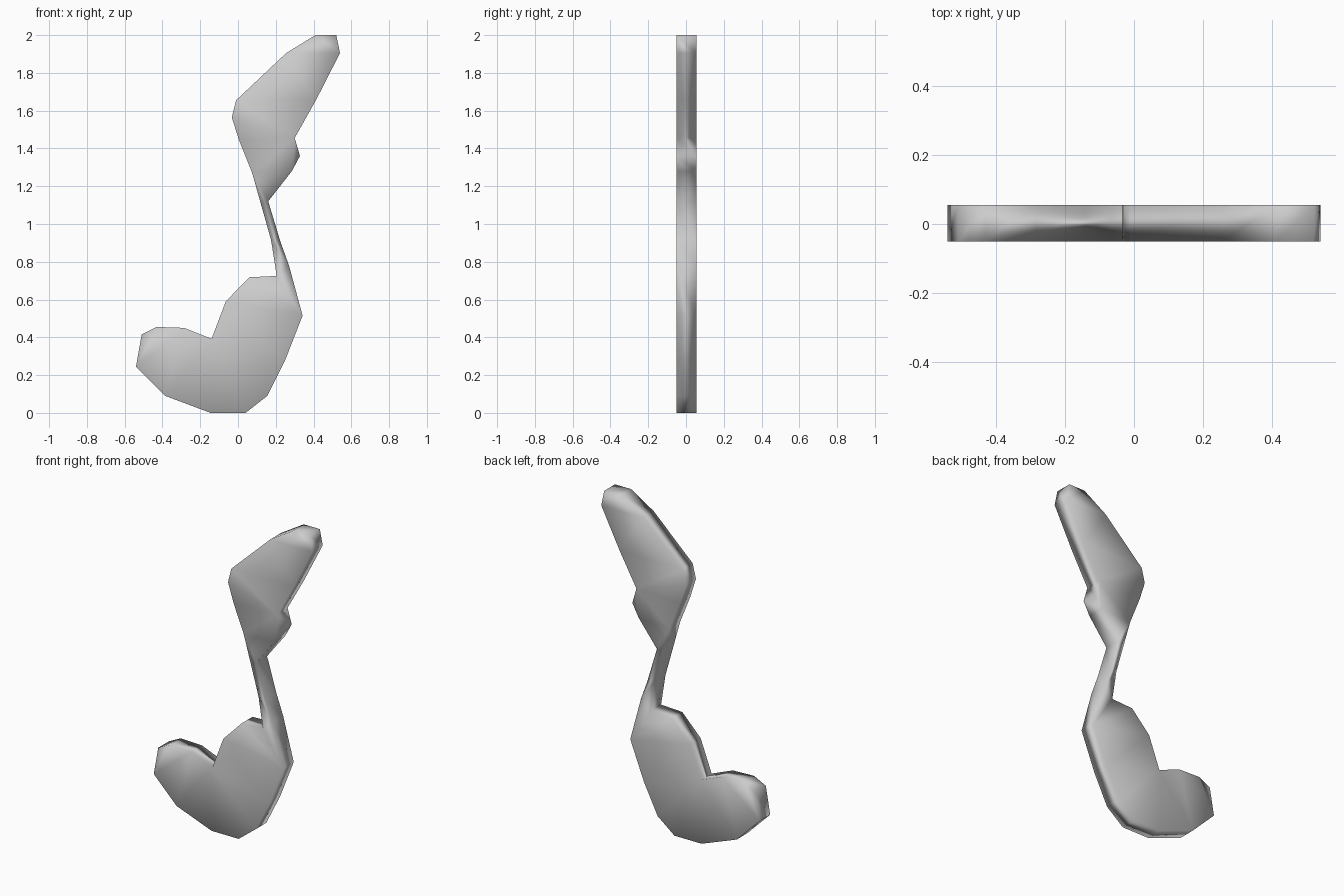
import bpy
import bmesh

cube = bpy.data.objects.get("Cube")
if cube:
    bpy.data.objects.remove(cube, do_unlink=True)

FRONT, BACK = -0.05, 0.055


def make_material(name, value):
    material = bpy.data.materials.new(name)
    colour = (value, value, value, 1)
    material.use_nodes = True
    material.diffuse_color = colour
    shader = material.node_tree.nodes["Principled BSDF"]
    shader.inputs["Base Color"].default_value = colour
    return material


def extrude_outline(name, outline, front, back, material):
    """Turn a closed outline in the XZ plane into a slab along Y."""
    mesh = bpy.data.meshes.new(name)
    bm = bmesh.new()
    corners = [bm.verts.new((x, front, z)) for x, z in outline]
    cap = bm.faces.new(corners)
    extruded = bmesh.ops.extrude_face_region(bm, geom=[cap], use_keep_orig=True)
    moved = [item for item in extruded["geom"] if isinstance(item, bmesh.types.BMVert)]
    bmesh.ops.translate(bm, verts=moved, vec=(0, back - front, 0))
    bmesh.ops.recalc_face_normals(bm, faces=bm.faces)
    caps = [face for face in bm.faces if len(face.verts) > 4]
    bmesh.ops.triangulate(bm, faces=caps, ngon_method="BEAUTY")
    for face in bm.faces:
        face.smooth = True
    bm.to_mesh(mesh)
    bm.free()
    mesh.materials.append(material)
    slab = bpy.data.objects.new(name, mesh)
    bpy.context.collection.objects.link(slab)
    return slab


# Outline pieces, followed clockwise from the top tip
upper_right = [(0.41, 2), (0.52, 2), (0.54, 1.905), (0.415, 1.66),
               (0.3, 1.455), (0.328, 1.36), (0.285, 1.28), (0.16, 1.12)]
neck_right = [(0.225, 0.905), (0.27, 0.78)]
lower_bowl = [(0.342, 0.515), (0.25, 0.28), (0.155, 0.09), (0.04, 0),
              (-0.145, 0), (-0.385, 0.09), (-0.54, 0.245), (-0.51, 0.415),
              (-0.43, 0.455), (-0.285, 0.45), (-0.14, 0.392),
              (-0.065, 0.59), (0.06, 0.718), (0.205, 0.725)]
neck_left = [(0.175, 0.915), (0.12, 1.11)]
upper_left = [(0.075, 1.27), (0.005, 1.445), (-0.033, 1.565),
              (-0.01, 1.655), (0.255, 1.905)]

# One continuous curved slab
grey = make_material("plain grey", 0.6)
outline = upper_right + neck_right + lower_bowl + neck_left + upper_left
slab = extrude_outline("curved_slab", outline, FRONT, BACK, grey)

# Soft shading that keeps the broad faces flat
soften = slab.modifiers.new("soft_shading", "WEIGHTED_NORMAL")
soften.mode = "FACE_AREA"
soften.keep_sharp = False
